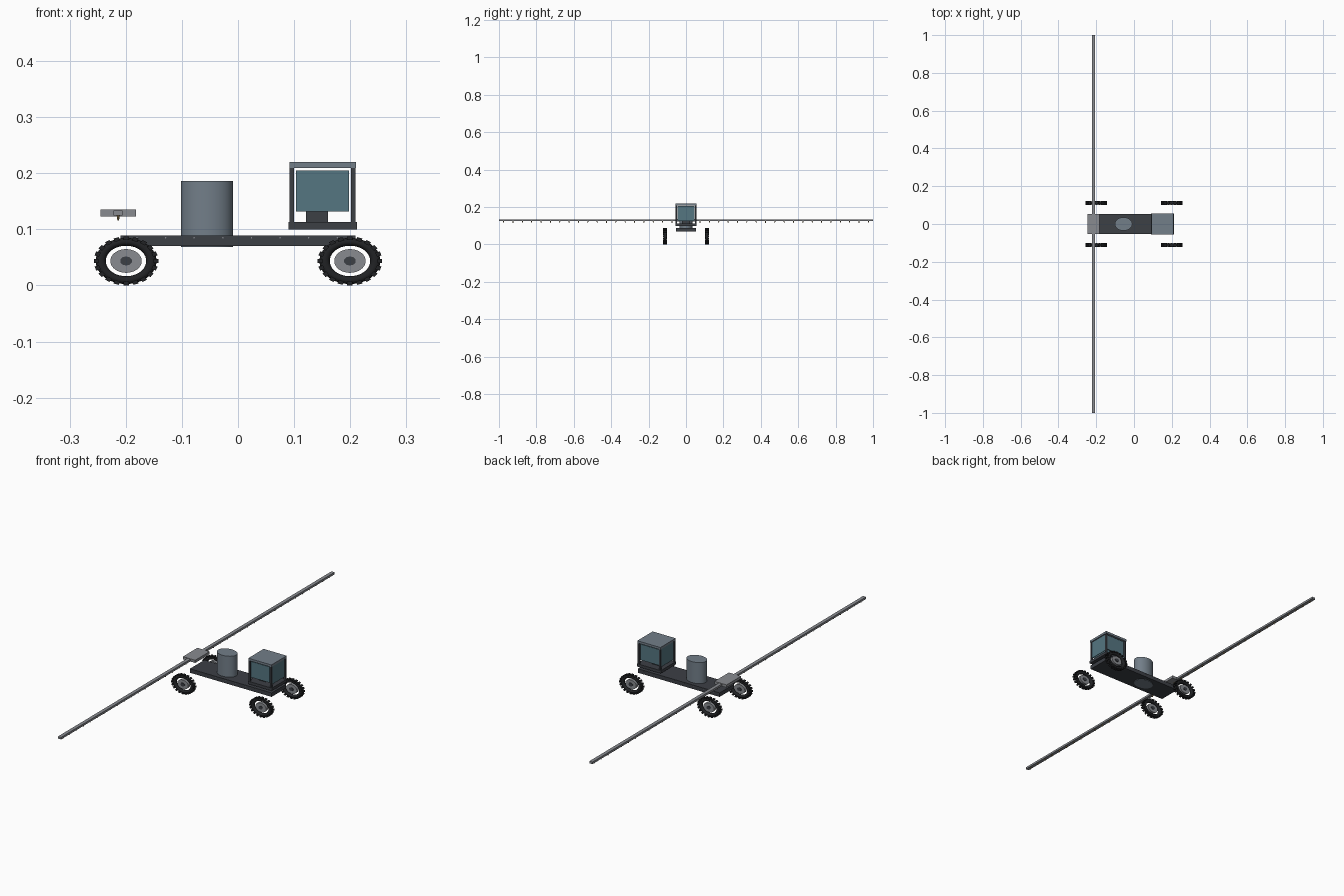
import bpy, bmesh
from math import cos, sin, pi
from mathutils import Matrix, Vector

if "Cube" in bpy.data.objects:
    bpy.data.objects.remove(bpy.data.objects["Cube"])


def mat(name, r, g, b):
    m = bpy.data.materials.new(name)
    m.diffuse_color = (r, g, b, 1)
    m.use_nodes = True
    m.node_tree.nodes["Principled BSDF"].inputs["Base Color"].default_value = m.diffuse_color
    return m


DARK = mat("dark_steel", 0.045, 0.05, 0.06)
SLATE = mat("slate_paint", 0.17, 0.21, 0.25)
RUBBER = mat("rubber", 0.015, 0.016, 0.018)
METAL = mat("bare_metal", 0.25, 0.26, 0.28)
GLASS = mat("cab_glass", 0.09, 0.18, 0.22)
BRASS = mat("brass", 0.35, 0.25, 0.1)
SQUASH = 0.755   # round parts are flattened in y and z


def finish(name, bm, material, smooth=False):
    bmesh.ops.recalc_face_normals(bm, faces=bm.faces)
    me = bpy.data.meshes.new(name)
    bm.to_mesh(me)
    bm.free()
    ob = bpy.data.objects.new(name, me)
    bpy.context.collection.objects.link(ob)
    me.materials.append(material)
    if smooth:
        bpy.context.view_layer.objects.active = ob
        ob.select_set(True)
        bpy.ops.object.shade_smooth_by_angle(angle=0.6)
        ob.select_set(False)
    return ob


def add_box(bm, lo, hi, m=Matrix()):
    lo, hi = Vector(lo), Vector(hi)
    bmesh.ops.create_cube(bm, size=1, matrix=m @ Matrix.Translation((lo + hi) / 2)
                          @ Matrix.Diagonal((*(hi - lo), 1)))


def box(name, lo, hi, material):
    bm = bmesh.new()
    add_box(bm, lo, hi)
    return finish(name, bm, material)


def add_cyl(bm, r, depth, m, segs=32):
    bmesh.ops.create_cone(bm, cap_ends=True, segments=segs, radius1=r, radius2=r,
                          depth=depth, matrix=m)


# chassis slab with side bolts
box("chassis", (-0.209, -0.053, 0.0705), (0.209, 0.053, 0.089), DARK)
bm = bmesh.new()
for i in range(8):
    for s in (-1, 1):
        add_cyl(bm, 0.0014, 0.002, Matrix.Translation((-0.18 + i * 0.051, s * 0.0532, 0.085))
                @ Matrix.Rotation(pi / 2, 4, 'X'), 6)
finish("chassis_bolts", bm, METAL)

# tank standing through the chassis
bm = bmesh.new()
add_cyl(bm, 0.0465, 0.1175, Matrix.Translation((-0.0555, 0, 0.127))
        @ Matrix.Diagonal((1, SQUASH, 1, 1)), 40)
finish("tank", bm, SLATE, True)

# cab floor, roof, posts, seat
box("cab_floor", (0.09, -0.056, 0.1), (0.2125, 0.056, 0.113), DARK)
box("cab_roof", (0.092, -0.056, 0.209), (0.21, 0.056, 0.2196), SLATE)
bm = bmesh.new()
for x in (0.092, 0.201):
    for y in (-0.055, 0.047):
        add_box(bm, (x, y, 0.112), (x + 0.008, y + 0.008, 0.21))
finish("cab_posts", bm, DARK)
box("seat_base", (0.121, -0.021, 0.112), (0.16, 0.021, 0.14), DARK)

# cab windows on all four sides
bm = bmesh.new()
for y in (-0.051, 0.049):
    add_box(bm, (0.1035, y, 0.132), (0.198, y + 0.002, 0.205))
for x in (0.095, 0.205):
    add_box(bm, (x, -0.045, 0.125), (x + 0.002, 0.045, 0.207))
finish("cab_windows", bm, GLASS)

# rear boom, mounting plate and nozzles
box("boom_mount", (-0.245, -0.053, 0.123), (-0.182, 0.053, 0.1355), METAL)
box("spray_boom", (-0.2215, -1, 0.1245), (-0.2055, 1, 0.134), METAL)
bm = bmesh.new()
for i in range(40):
    bmesh.ops.create_cone(bm, cap_ends=True, segments=8, radius1=0.0015, radius2=0.003,
                          depth=0.009, matrix=Matrix.Translation(
                              (-0.2135, -0.975 + i * 0.05, 0.1205)))
finish("nozzles", bm, BRASS)


# wheels: ring tyre with lugs, separate rim disc and hub
def wheel(tag, x, y):
    place = Matrix.Translation((x, y, 0.0436)) @ Matrix.Diagonal((1, SQUASH, SQUASH, 1))
    bm = bmesh.new()
    n, k = 40, 12
    rings = []
    for i in range(n):
        a = 2 * pi * i / n
        ring = []
        for j in range(k):
            b = 2 * pi * j / k
            r = 0.0452 + 0.0092 * cos(b)
            ring.append(bm.verts.new(place @ Vector((r * cos(a), 0.0105 * sin(b), r * sin(a)))))
        rings.append(ring)
    for i in range(n):
        p, q = rings[i], rings[(i + 1) % n]
        for j in range(k):
            bm.faces.new((p[j], q[j], q[(j + 1) % k], p[(j + 1) % k]))
    finish("tyre_" + tag, bm, RUBBER, True)
    bm = bmesh.new()
    for i in range(20):
        add_box(bm, (0.049, -0.0135, -0.005), (0.0575, 0.0135, 0.005),
                place @ Matrix.Rotation(2 * pi * (i + 0.0) / 20, 4, 'Y'))
    finish("tyre_lugs_" + tag, bm, RUBBER)
    turn = place @ Matrix.Rotation(pi / 2, 4, 'X')
    bm = bmesh.new()
    add_cyl(bm, 0.028, 0.018, turn)
    finish("rim_" + tag, bm, METAL, True)
    bm = bmesh.new()
    add_cyl(bm, 0.0108, 0.025, turn, 10)
    finish("hub_" + tag, bm, DARK)


for xn, x in (("rear", -0.1995), ("front", 0.1995)):
    for yn, y in (("right", -0.112), ("left", 0.112)):
        wheel(xn + "_" + yn, x, y)
